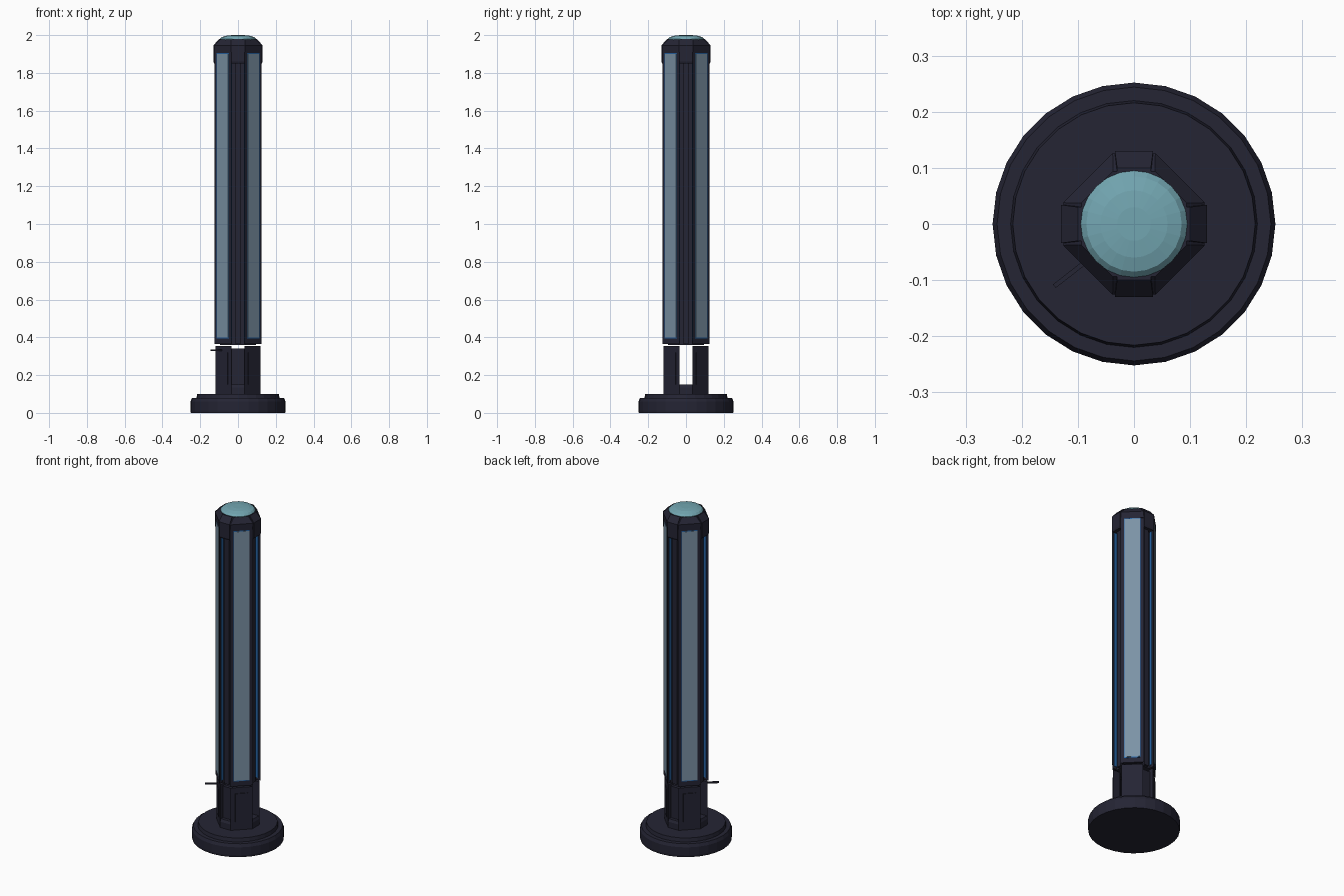
import bpy, bmesh, math
from mathutils import Matrix, Vector

if "Cube" in bpy.data.objects:
    bpy.data.objects.remove(bpy.data.objects["Cube"])


def material(name, rgb):
    m = bpy.data.materials.new(name)
    m.diffuse_color = (*rgb, 1)
    m.use_nodes = True
    m.node_tree.nodes["Principled BSDF"].inputs["Base Color"].default_value = m.diffuse_color
    return m


DARK = material("dark_metal", (0.018, 0.018, 0.034))
PANEL = material("pale_panel", (0.20, 0.29, 0.38))
CYAN = material("cyan_lamp", (0.17, 0.38, 0.44))
BLUE = material("blue_trim", (0.02, 0.13, 0.38))


def loft(name, rings, mat, turn=0.0):
    """Join stacked rings of points with quads, cap both ends."""
    bm = bmesh.new()
    loops = [[bm.verts.new(p) for p in ring] for ring in rings]
    n = len(loops[0])
    for lo, hi in zip(loops, loops[1:]):
        for i in range(n):
            j = (i + 1) % n
            bm.faces.new((lo[i], lo[j], hi[j], hi[i]))
    bm.faces.new(loops[0][::-1])
    bm.faces.new(loops[-1])
    bm.transform(Matrix.Rotation(turn, 4, 'Z'))
    bmesh.ops.recalc_face_normals(bm, faces=bm.faces)
    me = bpy.data.meshes.new(name)
    bm.to_mesh(me)
    bm.free()
    me.materials.append(mat)
    ob = bpy.data.objects.new(name, me)
    bpy.context.collection.objects.link(ob)
    return ob


def circle(r, z, n=28):
    return [(r * math.cos(2 * math.pi * i / n), r * math.sin(2 * math.pi * i / n), z) for i in range(n)]


def octagon(a, b, z):
    pts = [(a, -b), (a, b), (b, a), (-b, a), (-a, b), (-a, -b), (-b, -a), (b, -a)]
    return [(x, y, z) for x, y in pts]


def prism(name, outline, z0, z1, mat, turn=0.0):
    return loft(name, [[(x, y, z) for x, y in outline] for z in (z0, z1)], mat, turn)


def box(name, x0, x1, y0, y1, z0, z1, mat, turn=0.0):
    return prism(name, [(x0, y0), (x1, y0), (x1, y1), (x0, y1)], z0, z1, mat, turn)


# stepped round base
loft("base_disc", [circle(0.25, 0), circle(0.252, 0.012), circle(0.252, 0.06), circle(0.244, 0.078),
                   circle(0.22, 0.078), circle(0.216, 0.1)], DARK)
loft("base_collar", [octagon(0.12, 0.035, 0.1), octagon(0.12, 0.035, 0.135), octagon(0.113, 0.035, 0.15)], DARK)

# column core
loft("column_core", [octagon(0.095, 0.04, 0.36), octagon(0.095, 0.04, 1.93)], DARK)

D = 0.16 / math.sqrt(2)  # distance of the diagonal faces from the axis
for k in range(4):
    t = k * math.pi / 2
    q = t + math.pi / 4
    # corner legs with a raised plate
    prism(f"leg_{k}", [(0.12, 0.035), (0.035, 0.12), (0.035, 0.07), (0.07, 0.035)], 0.1, 0.355, DARK, t)
    box(f"leg_plate_{k}", 0.1, 0.114, -0.035, 0.035, 0.15, 0.32, DARK, q)
    # corner column frames, glowing panel and its blue border
    prism(f"column_frame_{k}", [(0.125, 0.035), (0.035, 0.125), (0.035, 0.09), (0.09, 0.035)], 0.365, 1.92, DARK, t)
    box(f"panel_border_{k}", D - 0.01, D + 0.001, -0.045, 0.045, 0.395, 1.905, BLUE, q)
    box(f"light_panel_{k}", D - 0.01, D + 0.003, -0.042, 0.042, 0.4, 1.9, PANEL, q)
    # recessed rib and blue strips in each axis groove
    box(f"groove_rib_{k}", 0.09, 0.108, -0.014, 0.014, 0.365, 1.86, DARK, t)
    for s in (-1, 1):
        y0, y1 = sorted((s * 0.031, s * 0.036))
        box(f"groove_strip_{k}_{s}", 0.09, 0.112, y0, y1, 0.38, 1.86, BLUE, t)
    # cap arm running down over the groove
    loft(f"cap_arm_{k}", [[(x, y, z) for x, y in ((0.09, -w), (a, -w), (a, w), (0.09, w))]
                          for a, w, z in ((0.126, 0.034, 1.85), (0.13, 0.034, 1.86),
                                          (0.13, 0.034, 1.946), (0.1, 0.03, 1.98))], DARK, t)

# tapered plates between the legs, front and back
for name, y in (("front_fin", -0.085), ("back_fin", 0.085)):
    loft(name, [[(-w, y - 0.01, z), (w, y - 0.01, z), (w, y + 0.01, z), (-w, y + 0.01, z)]
                for w, z in ((0.04, 0.14), (0.036, 0.34))], DARK)

# small side lever on the front left leg
box("side_lever", 0.1, 0.18, -0.004, 0.004, 0.327, 0.336, DARK, math.radians(218))

# cap and dome lamp
loft("cap", [octagon(0.124, 0.038, 1.905), octagon(0.126, 0.038, 1.945), octagon(0.094, 0.037, 1.978)], DARK)
dome = loft("dome_lamp", [circle(0.095, 1.965, 24), circle(0.095, 1.98, 24), circle(0.085, 1.99, 24),
                          circle(0.06, 1.997, 24), circle(0.03, 2.0, 24)], CYAN)
